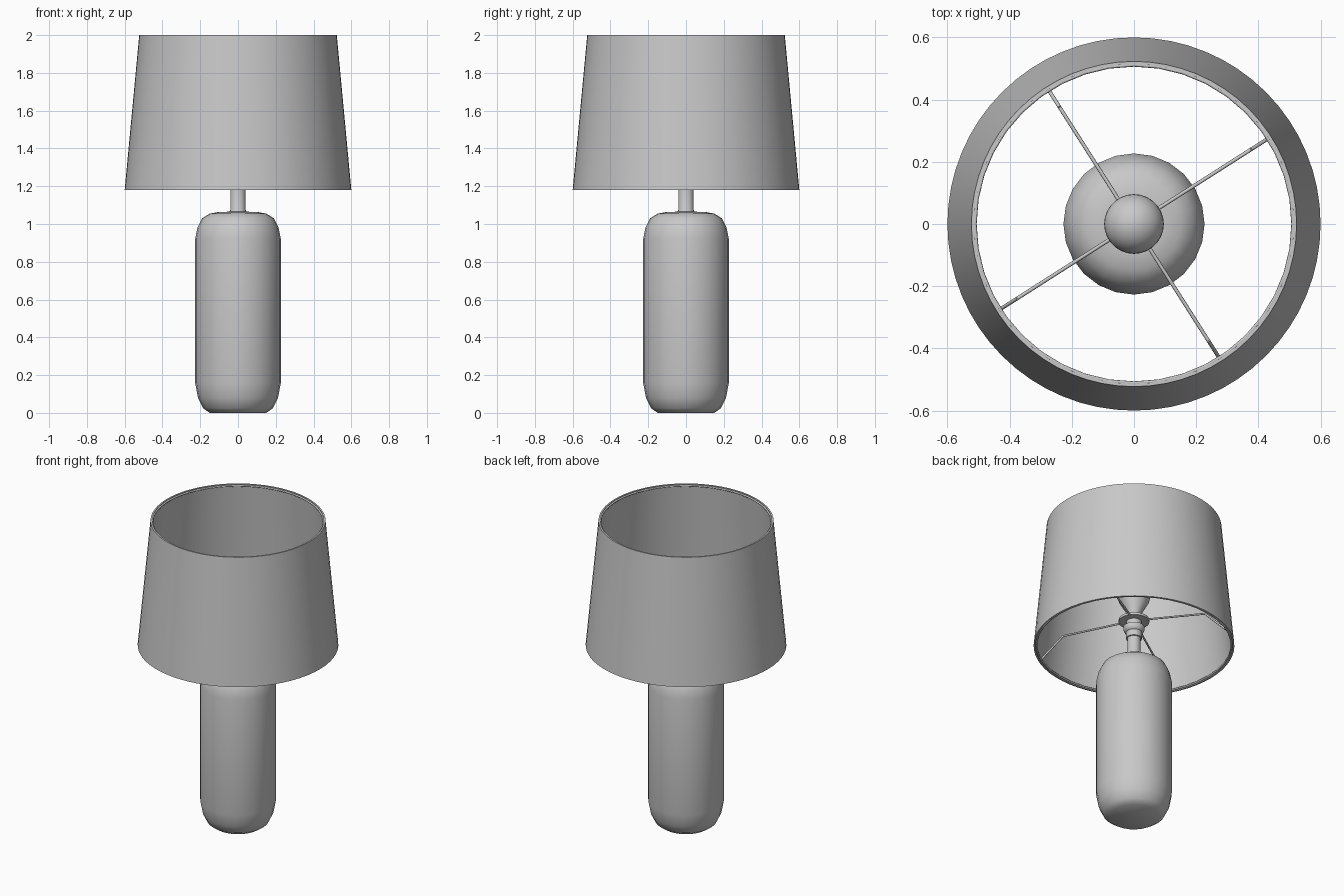
import bpy, bmesh, math
from mathutils import Matrix, Vector

cube = bpy.data.objects.get("Cube")
if cube:
    bpy.data.objects.remove(cube, do_unlink=True)

GREY = (0.58, 0.58, 0.58, 1.0)
grey = bpy.data.materials.new("plain grey")
grey.use_nodes = True
grey.diffuse_color = GREY
grey.node_tree.nodes["Principled BSDF"].inputs["Base Color"].default_value = GREY


def finish(obj, angle):
    obj.data.materials.append(grey)
    bpy.ops.object.select_all(action='DESELECT')
    obj.select_set(True)
    bpy.context.view_layer.objects.active = obj
    bpy.ops.object.shade_smooth_by_angle(angle=math.radians(angle))


def lathe(name, profile, sides, closed=False, angle=40):
    """Turn a radius/height profile around the z axis."""
    bm = bmesh.new()
    verts = [bm.verts.new((r, 0, z)) for r, z in profile]
    pairs = list(zip(verts, verts[1:]))
    if closed:
        pairs.append((verts[-1], verts[0]))
    edges = [bm.edges.new(p) for p in pairs]
    bmesh.ops.spin(bm, geom=verts + edges, cent=(0, 0, 0), axis=(0, 0, 1),
                   angle=math.tau, steps=sides, use_merge=True)
    bmesh.ops.remove_doubles(bm, verts=bm.verts, dist=0.0005)
    bmesh.ops.recalc_face_normals(bm, faces=bm.faces)
    mesh = bpy.data.meshes.new(name)
    bm.to_mesh(mesh)
    bm.free()
    obj = bpy.data.objects.new(name, mesh)
    bpy.context.collection.objects.link(obj)
    finish(obj, angle)
    return obj


def rod(name, points, radius):
    """Join thin cylinders through the points."""
    bm = bmesh.new()
    for a, b in zip(points, points[1:]):
        span = b - a
        turn = span.to_track_quat('Z', 'Y').to_matrix().to_4x4()
        bmesh.ops.create_cone(bm, cap_ends=True, segments=8, radius1=radius,
                              radius2=radius, depth=span.length,
                              matrix=Matrix.Translation((a + b) / 2) @ turn)
    mesh = bpy.data.meshes.new(name)
    bm.to_mesh(mesh)
    bm.free()
    obj = bpy.data.objects.new(name, mesh)
    bpy.context.collection.objects.link(obj)
    finish(obj, 50)


# Rounded bottle-shaped body
lathe("lamp_body", [(0, 0), (0.15, 0), (0.185, 0.025), (0.212, 0.08), (0.227, 0.16),
                    (0.227, 0.92), (0.215, 0.98), (0.19, 1.03), (0.15, 1.055),
                    (0.1, 1.064), (0, 1.066)], 24, angle=50)

# Stem, stepped socket and the flange that carries the spokes
lathe("stem", [(0, 1.05), (0.048, 1.06), (0.04, 1.075), (0.04, 1.25), (0, 1.25)], 20)
lathe("socket", [(0, 1.23), (0.048, 1.23), (0.048, 1.27), (0.056, 1.275), (0.063, 1.29),
                 (0.063, 1.31), (0.046, 1.315), (0.046, 1.345), (0.092, 1.345),
                 (0.092, 1.36), (0.045, 1.365), (0.04, 1.39), (0, 1.39)], 24)

# Bulb: narrow neck flaring into a round top
R, MID = 0.096, 1.52
dome = [(R * math.cos(t), MID + R * math.sin(t))
        for t in (math.radians(a) for a in range(-20, 90, 10))]
lathe("bulb", [(0, 1.37), (0.036, 1.37), (0.042, 1.4)] + dome + [(0, MID + R)], 28)

# Tapered open shade with a thin wall
lathe("shade", [(0.6, 1.18), (0.523, 2.0), (0.513, 2.0), (0.59, 1.18)], 64, closed=True)

# Wire hoops inside both shade rims
for name, radius, height in (("upper_hoop", 0.512, 1.99), ("lower_hoop", 0.584, 1.188)):
    hoop = [(radius + 0.006 * math.cos(a), height + 0.006 * math.sin(a))
            for a in (math.tau * k / 8 for k in range(8))]
    lathe(name, hoop, 40, closed=True, angle=60)

# Four bent spokes from the flange to the lower hoop
for i in range(4):
    a = math.radians(32.5 + 90 * i)
    out = Vector((math.cos(a), math.sin(a), 0))
    rod(f"spoke_{i + 1}", [out * r + Vector((0, 0, z)) for r, z in
                           ((0.07, 1.35), (0.445, 1.325), (0.58, 1.19))], 0.006)
